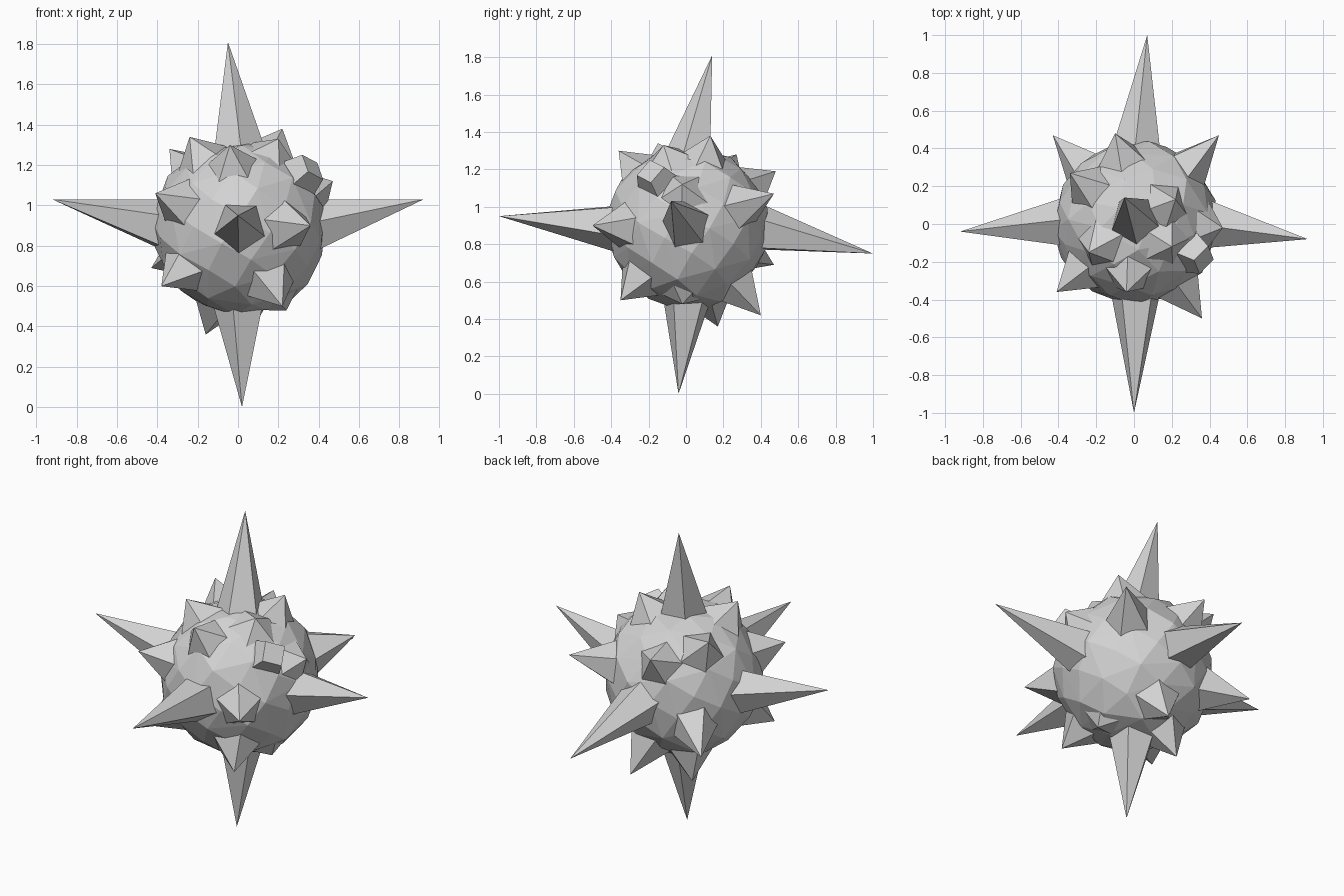
import bpy, bmesh, math, random
from mathutils import Vector, Matrix

if "Cube" in bpy.data.objects:
    bpy.data.objects.remove(bpy.data.objects["Cube"], do_unlink=True)

random.seed(4)
CENTRE = Vector((0.01, 0.01, 0.89))

stone = bpy.data.materials.new("pale_grey")
stone.use_nodes = True
grey = (0.65, 0.65, 0.65, 1)
stone.diffuse_color = grey
stone.node_tree.nodes["Principled BSDF"].inputs["Base Color"].default_value = grey


def finish(name, bm):
    mesh = bpy.data.meshes.new(name)
    bmesh.ops.recalc_face_normals(bm, faces=bm.faces)
    bm.to_mesh(mesh)
    bm.free()
    mesh.materials.append(stone)
    obj = bpy.data.objects.new(name, mesh)
    bpy.context.collection.objects.link(obj)
    return obj


def spike(name, base, tip, axis, radius, sides=5, blunt=0.0):
    """Faceted cone: base ring square to axis, far end gathered at tip."""
    bm = bmesh.new()
    bmesh.ops.create_cone(bm, cap_ends=True, segments=sides, radius1=radius,
                          radius2=blunt, depth=1)
    turn = axis.to_track_quat('Z', 'Y').to_matrix().to_4x4()
    spin = Matrix.Rotation(random.uniform(0, math.tau), 4, 'Z')
    for v in bm.verts:
        far = v.co.z > 0
        flat = Vector((v.co.x, v.co.y, 0))
        v.co = (tip if far else base) + turn @ spin @ flat
    bmesh.ops.remove_doubles(bm, verts=bm.verts, dist=0.0001)
    return finish(name, bm)


# Faceted core: hull of evenly scattered points, slightly uneven
core = bmesh.new()
count = 84
for i in range(count):
    z = 1 - (2 * i + 1) / count
    ring = math.sqrt(1 - z * z)
    a = i * math.pi * (3 - math.sqrt(5))
    d = Vector((ring * math.cos(a), ring * math.sin(a), z))
    core.verts.new(CENTRE + d * random.uniform(0.425, 0.445))
bmesh.ops.convex_hull(core, input=core.verts)
finish("core", core)

# Six long spikes, rooted on the axes with leaning tips
long_spikes = {
    "top": ((0, 0, 1), (-0.05, 0.14, 1.81)),
    "bottom": ((0, 0, -1), (0.02, -0.04, 0)),
    "left": ((1, 0, 0), (0.92, -0.08, 1.03)),
    "right": ((-1, 0, 0), (-0.92, -0.04, 1.03)),
    "front": ((0, -1, 0), (0, -1, 0.95)),
    "back": ((0, 1, 0), (0.07, 1, 0.75)),
}
for name, (axis, tip) in long_spikes.items():
    axis = Vector(axis)
    spike(name + "_long_spike", CENTRE + axis * 0.36, Vector(tip), axis, 0.14)

# Short spikes, each wide enough to leave an even footprint on the core
short_tips = [
    (0.45, 0.47, 1.07), (-0.43, 0.47, 0.69), (-0.41, -0.36, 1.06),
    (0.22, -0.35, 0.5), (-0.38, -0.3, 0.6), (0.36, -0.5, 0.9),
    (0.09, 0.4, 0.42), (-0.16, 0.17, 0.36), (-0.1, 0.48, 1.19),
    (0.22, 0.13, 1.38), (0.47, -0.02, 1.12), (-0.34, 0.27, 1.28),
    (-0.24, -0.15, 1.34), (-0.04, -0.36, 1.3), (0.2, -0.12, 1.33),
    (0.24, -0.02, 0.48),
]
for i, tip in enumerate(short_tips):
    tip = Vector(tip)
    out = tip - CENTRE
    reach = out.length
    width = min(0.2, 0.125 * (reach - 0.36) / (reach - 0.41))
    axis = out.normalized()
    spike(f"short_spike_{i + 1}", CENTRE + axis * 0.36, tip, axis, width)

# Blunt stub on the upper front left
stub_tip = Vector((0.37, -0.19, 1.19))
axis = (stub_tip - CENTRE).normalized()
spike("blunt_stub", CENTRE + axis * 0.36, stub_tip, axis, 0.13, sides=4, blunt=0.08)
